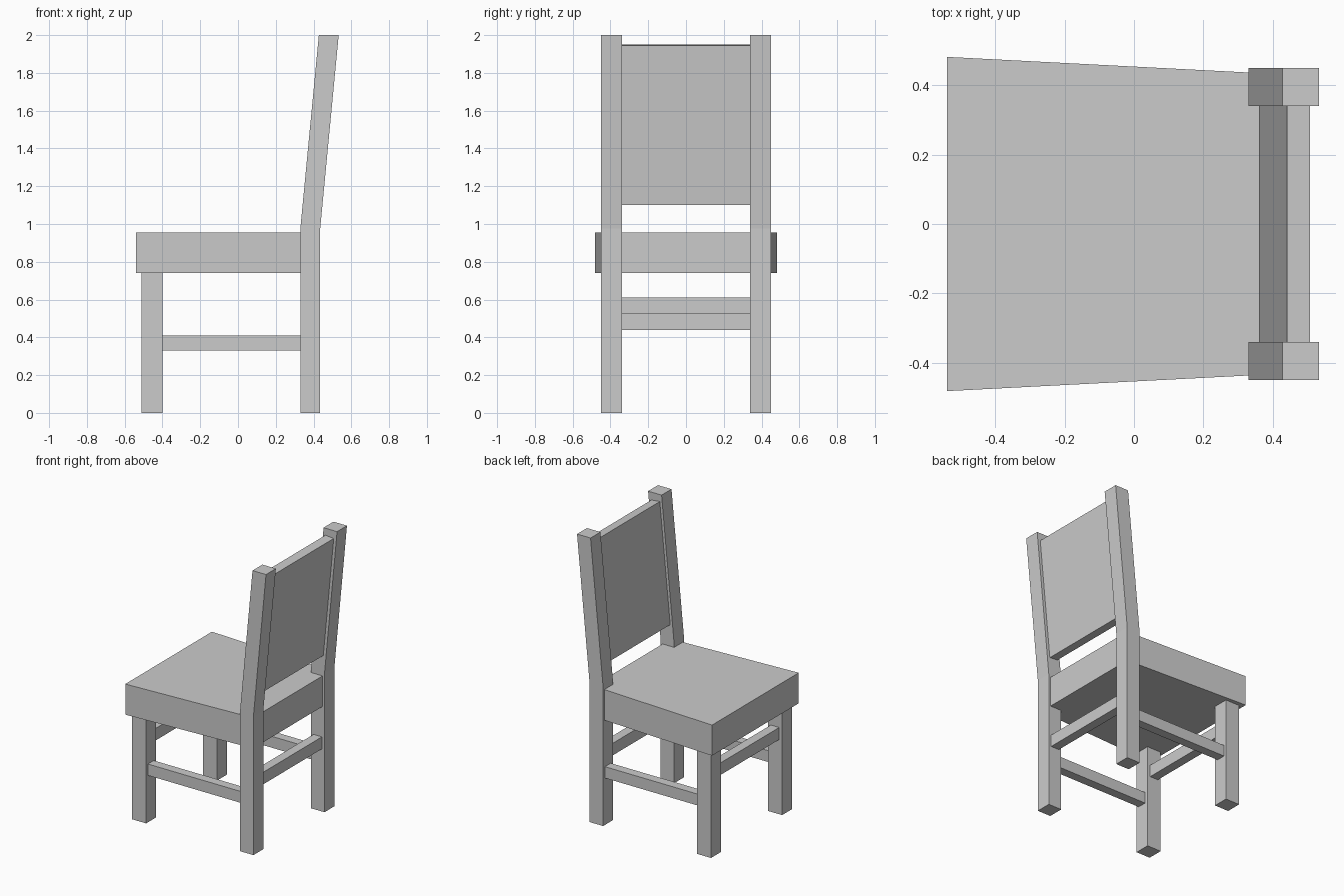
import bpy
import bmesh

# Remove the default cube
cube = bpy.data.objects.get("Cube")
if cube:
    bpy.data.objects.remove(cube, do_unlink=True)

# Single plain material
grey = bpy.data.materials.new("light_grey")
grey.use_nodes = True
colour = (0.6, 0.6, 0.6, 1)
grey.diffuse_color = colour
grey.node_tree.nodes["Principled BSDF"].inputs["Base Color"].default_value = colour


def extrude_profile(name, points, offset):
    """Make a solid by extruding a planar outline along an offset."""
    bm = bmesh.new()
    face = bm.faces.new([bm.verts.new(p) for p in points])
    result = bmesh.ops.extrude_face_region(bm, geom=[face], use_keep_orig=True)
    moved = [v for v in result["geom"] if isinstance(v, bmesh.types.BMVert)]
    bmesh.ops.translate(bm, verts=moved, vec=offset)
    bmesh.ops.recalc_face_normals(bm, faces=bm.faces)
    mesh = bpy.data.meshes.new(name)
    bm.to_mesh(mesh)
    bm.free()
    mesh.materials.append(grey)
    obj = bpy.data.objects.new(name, mesh)
    bpy.context.collection.objects.link(obj)
    return obj


def side_part(name, outline, y0, y1):
    """Extrude an (x, z) outline across the chair."""
    return extrude_profile(name, [(x, y0, z) for x, z in outline], (0, y1 - y0, 0))


def rect(x0, x1, z0, z1):
    return [(x0, z0), (x1, z0), (x1, z1), (x0, z1)]


LEG_IN, LEG_OUT = 0.34, 0.45
FRONT_X = (-0.51, -0.4)
REAR_X = (0.33, 0.435)
BEND, TOP, LEAN = 0.975, 2.0, 0.098
SEAT_BOTTOM, SEAT_TOP = 0.74, 0.955

# Rear posts are straight to the bend, then lean back
post = [(REAR_X[0], 0), (REAR_X[1], 0), (REAR_X[1], BEND),
        (REAR_X[1] + LEAN, TOP), (REAR_X[0] + LEAN, TOP), (REAR_X[0], BEND)]

# Legs and side stretchers, mirrored across the chair
for label, s in (("far", 1), ("near", -1)):
    side_part(f"rear_post_{label}", post, s * LEG_IN, s * LEG_OUT)
    side_part(f"front_leg_{label}", rect(*FRONT_X, 0, SEAT_BOTTOM),
              s * LEG_IN, s * LEG_OUT)
    side_part(f"side_stretcher_{label}", rect(FRONT_X[1], REAR_X[0], 0.33, 0.41),
              s * 0.365, s * 0.43)

# Cross stretchers between the leg pairs
side_part("front_stretcher", rect(-0.487, -0.422, 0.525, 0.61), -LEG_IN, LEG_IN)
side_part("rear_stretcher", rect(0.35, 0.415, 0.44, 0.525), -LEG_IN, LEG_IN)

# Leaning back panel, its ends square to the slope
panel = [(0.361, 1.106), (0.426, 1.1), (0.507, 1.945), (0.442, 1.951)]
side_part("back_panel", panel, -LEG_IN, LEG_IN)

# Tapered seat, notched around the rear posts
half = [(-0.54, 0.482), (REAR_X[0], 0.437), (REAR_X[0], LEG_IN), (0.42, LEG_IN)]
outline = half + [(x, -y) for x, y in reversed(half)]
extrude_profile("seat", [(x, y, SEAT_BOTTOM) for x, y in outline],
                (0, 0, SEAT_TOP - SEAT_BOTTOM))
